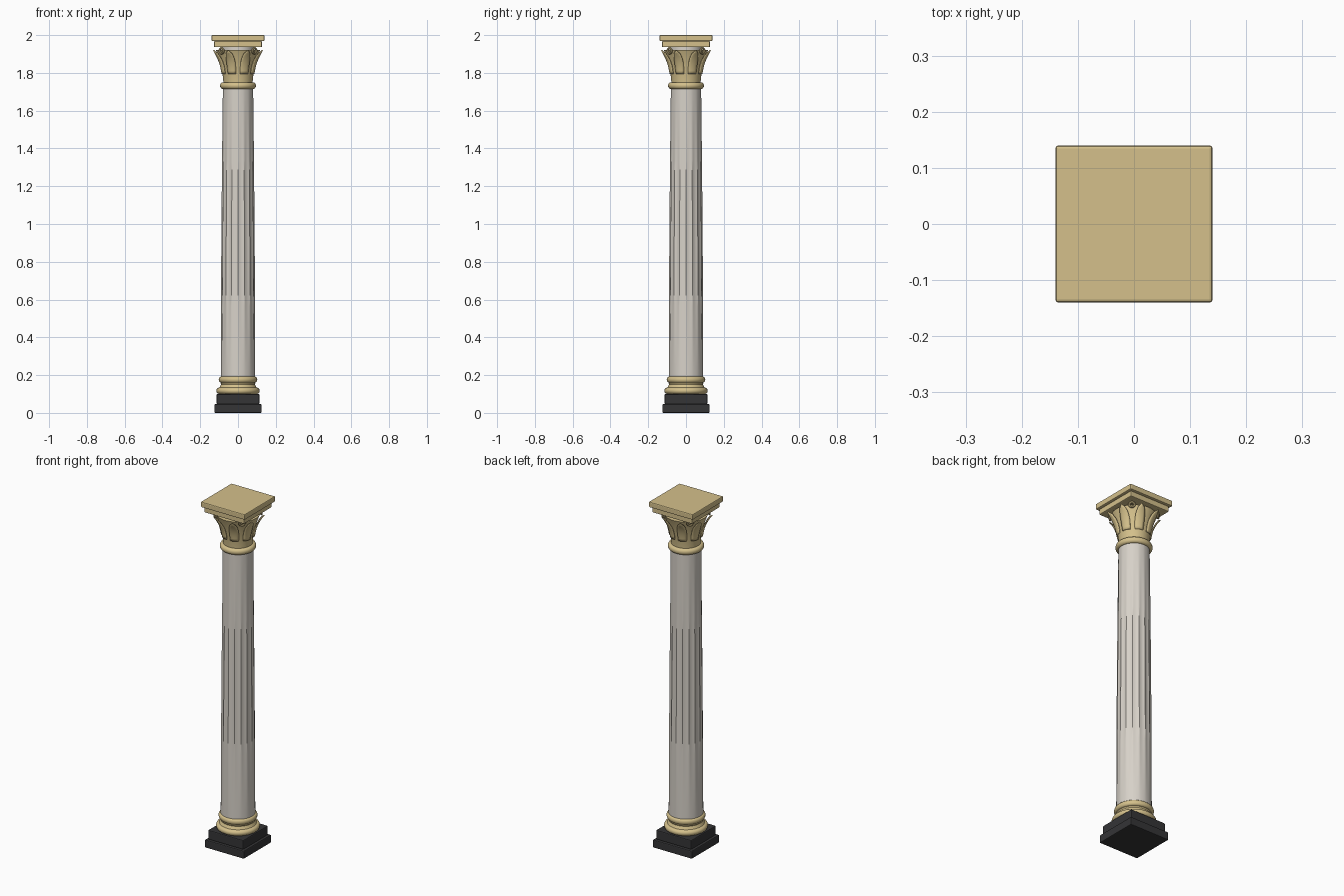
import bpy, bmesh, math
from mathutils import Matrix, Vector

cube = bpy.data.objects.get("Cube")
if cube:
    bpy.data.objects.remove(cube, do_unlink=True)


def material(name, rgb):
    m = bpy.data.materials.new(name)
    m.use_nodes = True
    m.diffuse_color = (*rgb, 1)
    m.node_tree.nodes["Principled BSDF"].inputs["Base Color"].default_value = (*rgb, 1)
    return m


STONE = material("pale stone", (0.68, 0.64, 0.58))
GOLD = material("warm gold", (0.66, 0.53, 0.26))
BLACK = material("dark stone", (0.035, 0.035, 0.037))


def finish(name, bm, mat, smooth=True):
    bmesh.ops.recalc_face_normals(bm, faces=bm.faces)
    mesh = bpy.data.meshes.new(name)
    bm.to_mesh(mesh)
    bm.free()
    mesh.materials.append(mat)
    ob = bpy.data.objects.new(name, mesh)
    bpy.context.collection.objects.link(ob)
    if smooth:
        bpy.ops.object.select_all(action="DESELECT")
        ob.select_set(True)
        bpy.context.view_layer.objects.active = ob
        bpy.ops.object.shade_smooth_by_angle(angle=math.radians(35))
    return ob


def slab(name, half, z0, z1, mat, bevel=0.005):
    bm = bmesh.new()
    bmesh.ops.create_cube(bm, size=1)
    bmesh.ops.scale(bm, vec=(2 * half, 2 * half, z1 - z0), verts=bm.verts)
    bmesh.ops.translate(bm, vec=(0, 0, (z0 + z1) / 2), verts=bm.verts)
    bmesh.ops.bevel(bm, geom=bm.edges[:], offset=bevel, segments=2, profile=0.5, affect="EDGES")
    return finish(name, bm, mat, smooth=False)


def rings(name, count, levels, radius, mat):
    """Closed solid of stacked rings; radius(level, angle) gives (r, z)."""
    bm = bmesh.new()
    loops = []
    for level in levels:
        loop = []
        for i in range(count):
            a = math.tau * i / count
            r, z = radius(level, a)
            loop.append(bm.verts.new((r * math.cos(a), r * math.sin(a), z)))
        loops.append(loop)
    for low, high in zip(loops, loops[1:]):
        for i in range(count):
            j = (i + 1) % count
            bm.faces.new((low[i], low[j], high[j], high[i]))
    bm.faces.new(loops[0])
    bm.faces.new(loops[-1])
    return finish(name, bm, mat)


def lathe(name, profile, mat):
    return rings(name, 48, profile, lambda p, a: p, mat)


def half_round(r, z0, z1, bulge, steps=8):
    """Profile of a rounded moulding between two heights."""
    mid, h = (z0 + z1) / 2, (z1 - z0) / 2
    return [(r + bulge * math.cos(t), mid + h * math.sin(t))
            for t in (math.pi * (k / steps - 0.5) for k in range(steps + 1))]


# Square plinth
slab("lower_plinth", 0.125, 0, 0.046, BLACK)
slab("upper_plinth", 0.113, 0.046, 0.1, BLACK)

# Moulded base: wide torus, hollow neck, smaller torus
lathe("base_moulding",
      half_round(0.098, 0.1, 0.134, 0.017)
      + [(0.093, 0.143), (0.09, 0.15), (0.092, 0.157)]
      + half_round(0.09, 0.16, 0.192, 0.012), GOLD)

# Shaft with flutes that fade towards both ends
FLUTES, Z0, Z1 = 16, 0.18, 1.725


def shaft_point(t, a):
    r = 0.091 - 0.011 * t ** 1.8
    fade = math.sin(math.pi * t)
    cut = abs(math.sin(a * FLUTES / 2))
    return r - 0.0045 * fade * cut, Z0 + t * (Z1 - Z0)


rings("fluted_shaft", FLUTES * 6, [k / 24 for k in range(25)], shaft_point, STONE)

# Capital: collar, flaring bell and stone neck under the abacus
lathe("capital_collar", half_round(0.08, 1.715, 1.75, 0.015), GOLD)


def bell_radius(z):
    t = (z - 1.745) / 0.175
    return 0.077 + 0.012 * t + 0.028 * t ** 2.2


lathe("capital_bell", [(bell_radius(z), z) for z in (1.745 + 0.0175 * k for k in range(11))], GOLD)
lathe("capital_neck", [(0.085, 1.91), (0.085, 1.94)], STONE)


# Eight pointed leaves that lean out from the bell
def leaf(name, angle):
    bm = bmesh.new()
    rows = 9
    grid = []
    for k in range(rows):
        t = k / (rows - 1)
        z = 1.795 + 0.125 * t
        width = 0.021 * (1 + 0.5 * t) * (1 - t ** 3) ** 0.6 + 0.0008
        r = bell_radius(z) + 0.003 + 0.018 * t ** 3
        row = []
        for s in (-1, -0.5, 0, 0.5, 1):
            a = s * width / r
            rr = r + 0.003 * (1 - s * s)
            row.append(bm.verts.new((rr * math.cos(a), rr * math.sin(a), z)))
        grid.append(row)
    for low, high in zip(grid, grid[1:]):
        for i in range(4):
            bm.faces.new((low[i], low[i + 1], high[i + 1], high[i]))
    bmesh.ops.rotate(bm, cent=(0, 0, 0), matrix=Matrix.Rotation(angle, 3, "Z"), verts=bm.verts)
    ob = finish(name, bm, GOLD)
    thick = ob.modifiers.new("thickness", "SOLIDIFY")
    thick.thickness = 0.005
    thick.offset = 0


for i in range(8):
    leaf(f"leaf_{i + 1}", math.tau * (i + 0.5) / 8)


# Ring scrolls facing out at the four corners
def scroll(name, angle):
    out = Vector((math.cos(angle), math.sin(angle), 0))
    bm = bmesh.new()
    around, tube = 20, 8
    verts = []
    for i in range(around):
        a = math.tau * i / around
        verts.append([])
        for j in range(tube):
            b = math.tau * j / tube
            r = 0.014 + 0.006 * math.cos(b)
            verts[-1].append(bm.verts.new((r * math.cos(a), r * math.sin(a), 0.006 * math.sin(b))))
    for i in range(around):
        n = (i + 1) % around
        for j in range(tube):
            m = (j + 1) % tube
            bm.faces.new((verts[i][j], verts[n][j], verts[n][m], verts[i][m]))
    turn = out.to_track_quat("Z", "Y").to_matrix().to_4x4()
    bmesh.ops.transform(bm, matrix=Matrix.Translation(out * 0.123 + Vector((0, 0, 1.917))) @ turn,
                        verts=bm.verts)
    finish(name, bm, GOLD)


for i in range(4):
    scroll(f"corner_scroll_{i + 1}", math.tau * (i + 0.5) / 4)

# Square abacus
slab("lower_abacus", 0.127, 1.936, 1.968, GOLD)
slab("upper_abacus", 0.14, 1.968, 2.0, GOLD)
